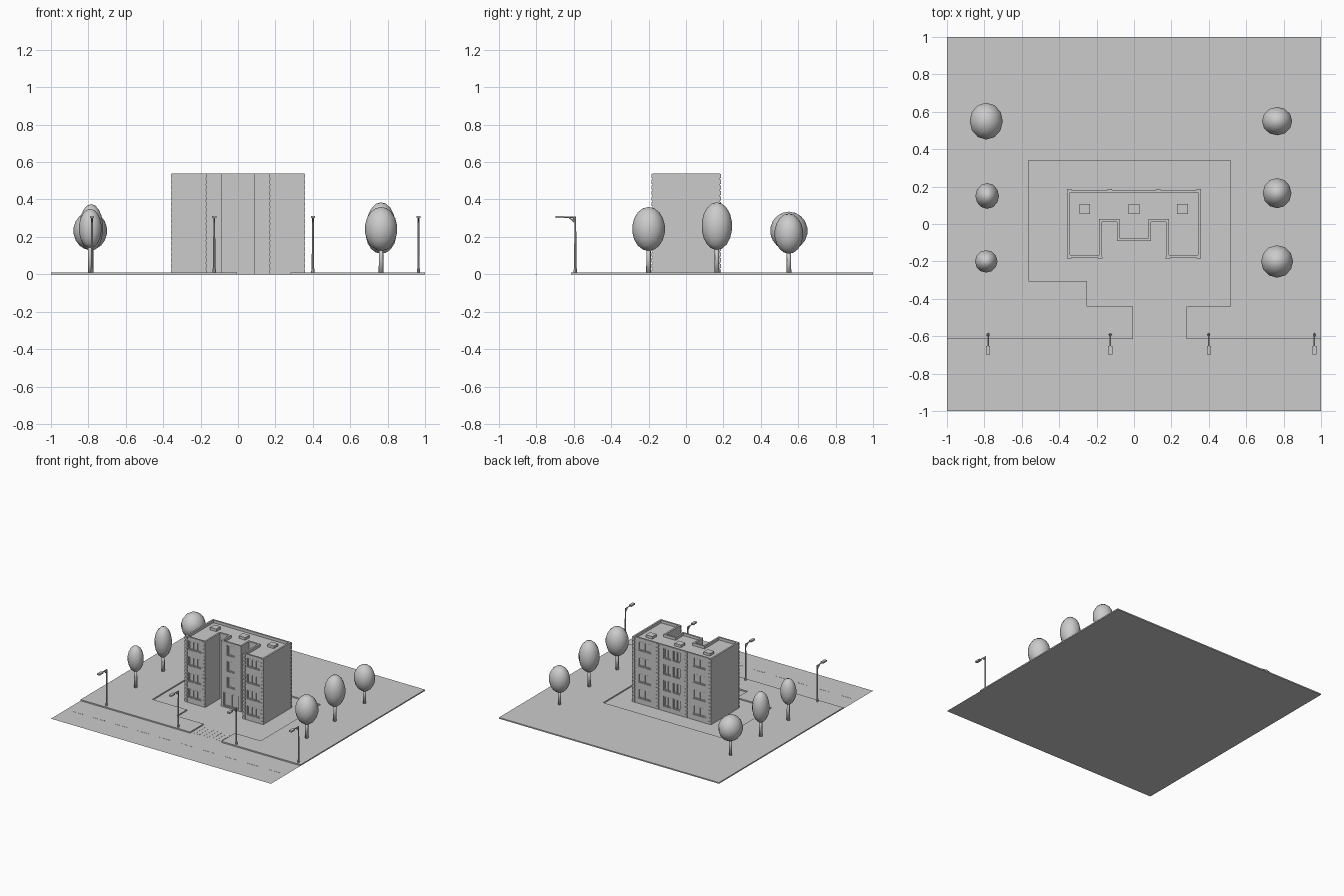
import bpy, bmesh, math
from mathutils import Vector, Matrix

cube = bpy.data.objects.get("Cube")
if cube:
    bpy.data.objects.remove(cube, do_unlink=True)

GREY = (0.6, 0.6, 0.6, 1)
grey = bpy.data.materials.new("plain_grey")
grey.use_nodes = True
grey.diffuse_color = GREY
grey.node_tree.nodes["Principled BSDF"].inputs["Base Color"].default_value = GREY


def finish(name, bm, smooth=False):
    mesh = bpy.data.meshes.new(name)
    bmesh.ops.recalc_face_normals(bm, faces=bm.faces) if len(bm.faces) > 1 else None
    bm.to_mesh(mesh)
    bm.free()
    mesh.materials.append(grey)
    obj = bpy.data.objects.new(name, mesh)
    bpy.context.collection.objects.link(obj)
    if smooth:
        mesh.shade_smooth()
    return obj


def add_box(bm, center, size):
    bmesh.ops.create_cube(bm, size=1, matrix=Matrix.Translation(center) @ Matrix.Diagonal((*size, 1)))


def add_rod(bm, a, b, r1, r2, sides=8):
    a, b = Vector(a), Vector(b)
    turn = (b - a).to_track_quat('Z', 'Y').to_matrix().to_4x4()
    bmesh.ops.create_cone(bm, cap_ends=True, segments=sides, radius1=r1, radius2=r2,
                          depth=(b - a).length, matrix=Matrix.Translation((a + b) / 2) @ turn)


def prism(bm, points, z0, z1):
    """Extrude an outline upward and return its top face."""
    base = bm.faces.new([bm.verts.new((x, y, z0)) for x, y in points])
    out = bmesh.ops.extrude_face_region(bm, geom=[base])["geom"]
    bmesh.ops.translate(bm, verts=[g for g in out if isinstance(g, bmesh.types.BMVert)], vec=(0, 0, z1 - z0))
    return base, next(g for g in out if isinstance(g, bmesh.types.BMFace))


# Road and driveway level
bm = bmesh.new()
bmesh.ops.create_grid(bm, x_segments=1, y_segments=1, size=1)
finish("road", bm)

# Raised lawn around the sunken yard
CURB = 0.01
bm = bmesh.new()
base, top = prism(bm, [(-1, 1), (-1, -0.615), (-0.005, -0.615), (-0.005, -0.44), (-0.25, -0.44),
                       (-0.25, -0.305), (-0.565, -0.305), (-0.565, 0.34), (0.515, 0.34),
                       (0.515, -0.44), (0.28, -0.44), (0.28, -0.615), (1, -0.615), (1, 1)], 0, CURB)
bmesh.ops.recalc_face_normals(bm, faces=bm.faces)
bmesh.ops.delete(bm, geom=[base], context='FACES_ONLY')
finish("lawn", bm)

# Painted lane dashes and crossing stripes
bm = bmesh.new()
for i in range(10):
    add_box(bm, (-0.9 + 0.2 * i, -0.8, 0.0005), (0.1, 0.008, 0.001))
finish("lane_dashes", bm)
bm = bmesh.new()
for i in range(7):
    add_box(bm, (0.02 + 0.039 * i, -0.535, 0.0005), (0.02, 0.13, 0.001))
finish("crossing_stripes", bm)

# Building body with a sunken roof behind a parapet
H, W, WING, CORE = 0.54, 0.356, 0.172, 0.092
FRONT, BACK, NICHE, PORCH = -0.18, 0.183, 0.012, -0.09
half = [(CORE, PORCH), (CORE, NICHE), (WING, NICHE), (WING, FRONT), (W, FRONT), (W, BACK)]
outline = half + [(-x, y) for x, y in reversed(half)]
bm = bmesh.new()
base, top = prism(bm, outline, 0, H)
bmesh.ops.recalc_face_normals(bm, faces=bm.faces)
bmesh.ops.inset_region(bm, faces=[top], thickness=0.014, use_even_offset=True)
floor = bmesh.ops.extrude_face_region(bm, geom=[top])["geom"]
bmesh.ops.translate(bm, verts=[g for g in floor if isinstance(g, bmesh.types.BMVert)], vec=(0, 0, -0.022))
if top.is_valid:
    bmesh.ops.delete(bm, geom=[top], context='FACES_ONLY')
body = finish("building_body", bm)

# Windows: recess cutters plus frames set inside them
holes, frames = bmesh.new(), bmesh.new()
DEPTH, BAR = 0.012, 0.006


def window(x, z, w, h, wall, out, panes):
    add_box(holes, (x, wall, z), (w, DEPTH * 2, h))
    y = wall - out * DEPTH * 0.7
    for s in (-1, 1):
        add_box(frames, (x, y, z + s * (h - BAR) / 2), (w, DEPTH * 0.6, BAR))
    for i in range(panes + 1):
        px = x - (w - BAR) / 2 + i * (w - BAR) / panes
        add_box(frames, (px, y, z), (BAR, DEPTH * 0.55, h - BAR))


for level in range(4):
    z = 0.08 + 0.131 * level
    for s in (-1, 1):
        window(s * 0.266, z, 0.118, 0.074, FRONT, -1, 3)
        window(s * 0.25, z, 0.12, 0.074, BACK, 1, 2)
        window(s * 0.042, z, 0.065, 0.085, BACK, 1, 2)
    if level:
        window(0, z, 0.07, 0.086, PORCH, -1, 1)
window(0, 0.065, 0.136, 0.112, PORCH, -1, 2)
finish("window_frames", frames)
cutter = finish("window_cutter", holes)
cutter.hide_render = True
cutter.hide_viewport = True
cutter.display_type = 'WIRE'
cut = body.modifiers.new("window_recesses", 'BOOLEAN')
cut.operation, cut.object, cut.solver = 'DIFFERENCE', cutter, 'EXACT'

# Corner stones stacked up the facades
bm = bmesh.new()
stacks = [(W - 0.009, FRONT), (WING + 0.009, FRONT), (W - 0.009, BACK), (0.13, BACK)]
for x, y in stacks:
    for s in (-1, 1):
        for i in range(18):
            add_box(bm, (s * x, y, 0.015 + 0.03 * i), (0.024, 0.008, 0.022))
finish("corner_stones", bm)

# Rooftop hatches
bm = bmesh.new()
for x in (-0.263, 0, 0.26):
    add_box(bm, (x, 0.08, H - 0.012), (0.058, 0.055, 0.022))
finish("roof_hatches", bm)


# Trees: position, crown radii in x and y, crown bottom and top
def tree(x, y, rx, ry, low, high):
    bm = bmesh.new()
    add_rod(bm, (x, y, CURB - 0.005), (x, y, low + 0.03), 0.013, 0.011)
    finish("tree_trunk", bm, True)
    bm = bmesh.new()
    place = Matrix.Translation((x, y, (low + high) / 2)) @ Matrix.Diagonal((rx, ry, (high - low) / 2, 1))
    bmesh.ops.create_uvsphere(bm, u_segments=12, v_segments=9, radius=1, matrix=place)
    finish("tree_crown", bm, True)


tree(-0.79, 0.55, 0.09, 0.1, 0.13, 0.335)
tree(-0.785, 0.15, 0.064, 0.07, 0.125, 0.375)
tree(-0.79, -0.2, 0.061, 0.061, 0.14, 0.35)
tree(0.765, 0.55, 0.082, 0.077, 0.11, 0.325)
tree(0.765, 0.165, 0.078, 0.082, 0.13, 0.385)
tree(0.765, -0.2, 0.087, 0.088, 0.125, 0.36)

# Street lamps: pole, bent arm, brace and flat head
for x in (-0.78, -0.127, 0.4, 0.965):
    bm = bmesh.new()
    y = -0.592
    add_rod(bm, (x, y, 0), (x, y, 0.03), 0.009, 0.008)
    add_rod(bm, (x, y, 0.03), (x, y, 0.285), 0.006, 0.005)
    add_rod(bm, (x, y, 0.28), (x, y - 0.012, 0.3), 0.005, 0.004)
    add_rod(bm, (x, y, 0.305), (x, y - 0.06, 0.306), 0.004, 0.004)
    add_rod(bm, (x, y, 0.275), (x, y - 0.035, 0.305), 0.003, 0.003)
    add_rod(bm, (x, y, 0.28), (x, y, 0.308), 0.005, 0.005)
    add_box(bm, (x, y - 0.083, 0.306), (0.022, 0.048, 0.012))
    finish("street_lamp", bm)
